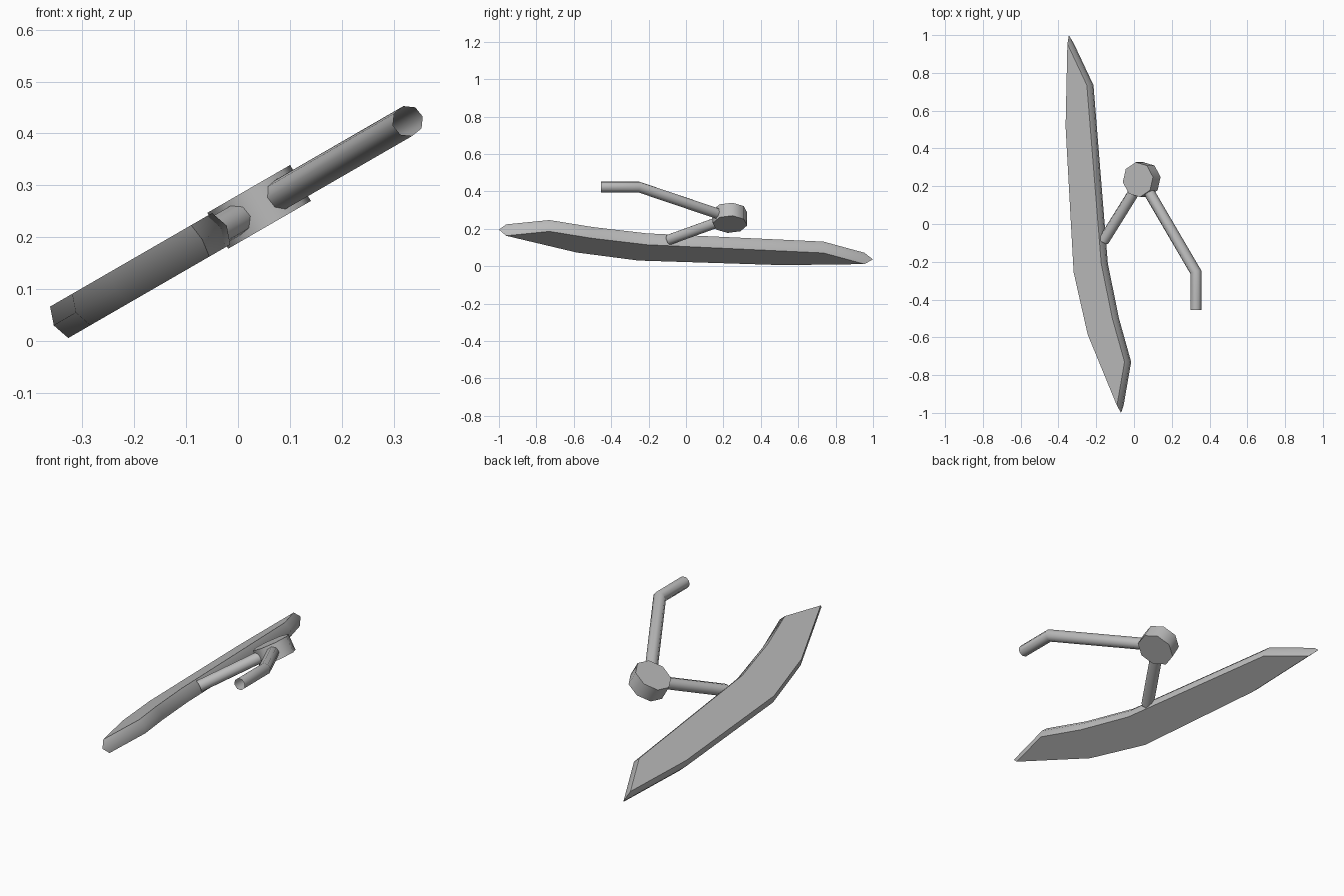
import bpy, bmesh, math
from mathutils import Vector, Matrix

if "Cube" in bpy.data.objects:
    bpy.data.objects.remove(bpy.data.objects["Cube"])

# whole model lies in a plane tilted 30 degrees about y; (u, y, w) are plane coordinates
TILT = Matrix.Translation((0, 0, 0.235)) @ Matrix.Rotation(-math.radians(30), 4, 'Y')

grey = bpy.data.materials.new("plain grey")
grey.diffuse_color = (0.5, 0.5, 0.5, 1)
grey.use_nodes = True
grey.node_tree.nodes["Principled BSDF"].inputs["Base Color"].default_value = grey.diffuse_color


def finish(name, bm, recalc=True):
    if recalc:
        bmesh.ops.recalc_face_normals(bm, faces=bm.faces[:])
    bm.transform(TILT)
    me = bpy.data.meshes.new(name)
    bm.to_mesh(me)
    bm.free()
    me.materials.append(grey)
    ob = bpy.data.objects.new(name, me)
    bpy.context.collection.objects.link(ob)
    bpy.ops.object.select_all(action='DESELECT')
    ob.select_set(True)
    bpy.context.view_layer.objects.active = ob
    bpy.ops.object.shade_smooth_by_angle(angle=math.radians(50))


def offset(pts, d):
    # mitred outward offset of a clockwise outline
    out = []
    for i, p in enumerate(pts):
        a = (p - pts[i - 1]).normalized()
        b = (pts[(i + 1) % len(pts)] - p).normalized()
        n1, n2 = Vector((-a.y, a.x)), Vector((-b.y, b.x))
        m = (n1 + n2).normalized()
        out.append(p + m * d / m.dot(n1))
    return out


def rod(name, path, r=0.03, sides=8):
    # open-ended tube along a path in the plane, mitred at bends
    bm = bmesh.new()
    pts = [Vector(p) for p in path]
    rings = []
    for i, p in enumerate(pts):
        a = (p - pts[i - 1]).normalized() if i else (pts[1] - p).normalized()
        b = (pts[i + 1] - p).normalized() if i < len(pts) - 1 else a
        n1, n2 = Vector((a.y, -a.x)), Vector((b.y, -b.x))
        m = (n1 + n2).normalized()
        m /= m.dot(n1)
        ring = []
        for k in range(sides):
            t = 2 * math.pi * (k + 0.3) / sides
            q = p + m * r * math.cos(t)
            ring.append(bm.verts.new((q.x, q.y, r * math.sin(t))))
        rings.append(ring)
    for A, B in zip(rings, rings[1:]):
        for k in range(sides):
            j = (k + 1) % sides
            bm.faces.new((A[k], B[k], B[j], A[j]))
    finish(name, bm)


# curved blade: flat faces with a ridged rim
outline = [Vector(p) for p in (
    (-0.387, 0.954), (-0.268, 0.735), (-0.18, -0.21), (-0.112, -0.50), (-0.0375, -0.73),
    (-0.084, -0.962), (-0.263, -0.585), (-0.349, -0.255), (-0.398, 0.515))]
bm = bmesh.new()
layers = [[bm.verts.new((p.x, p.y, w)) for p in pts]
          for pts, w in ((outline, -0.035), (offset(outline, 0.012), 0), (outline, 0.035))]
bm.faces.new(layers[0])
bm.faces.new(layers[2])
n = len(outline)
for A, B in zip(layers, layers[1:]):
    for k in range(n):
        bm.faces.new((A[k], A[(k + 1) % n], B[(k + 1) % n], B[k]))
finish("blade", bm)

# eight-sided hub
HUB = (0.047, 0.235)
bm = bmesh.new()
bmesh.ops.create_cone(bm, cap_ends=True, segments=8, radius1=0.093, radius2=0.093, depth=0.08,
                      matrix=Matrix.Translation((*HUB, 0)) @ Matrix.Rotation(math.radians(8), 4, 'Z'))
finish("hub", bm)

# rods joining hub to blade and to the bent handle
rod("blade_rod", [HUB, (-0.187, -0.09)])
rod("handle_rod", [HUB, (0.378, -0.255), (0.378, -0.455)])
